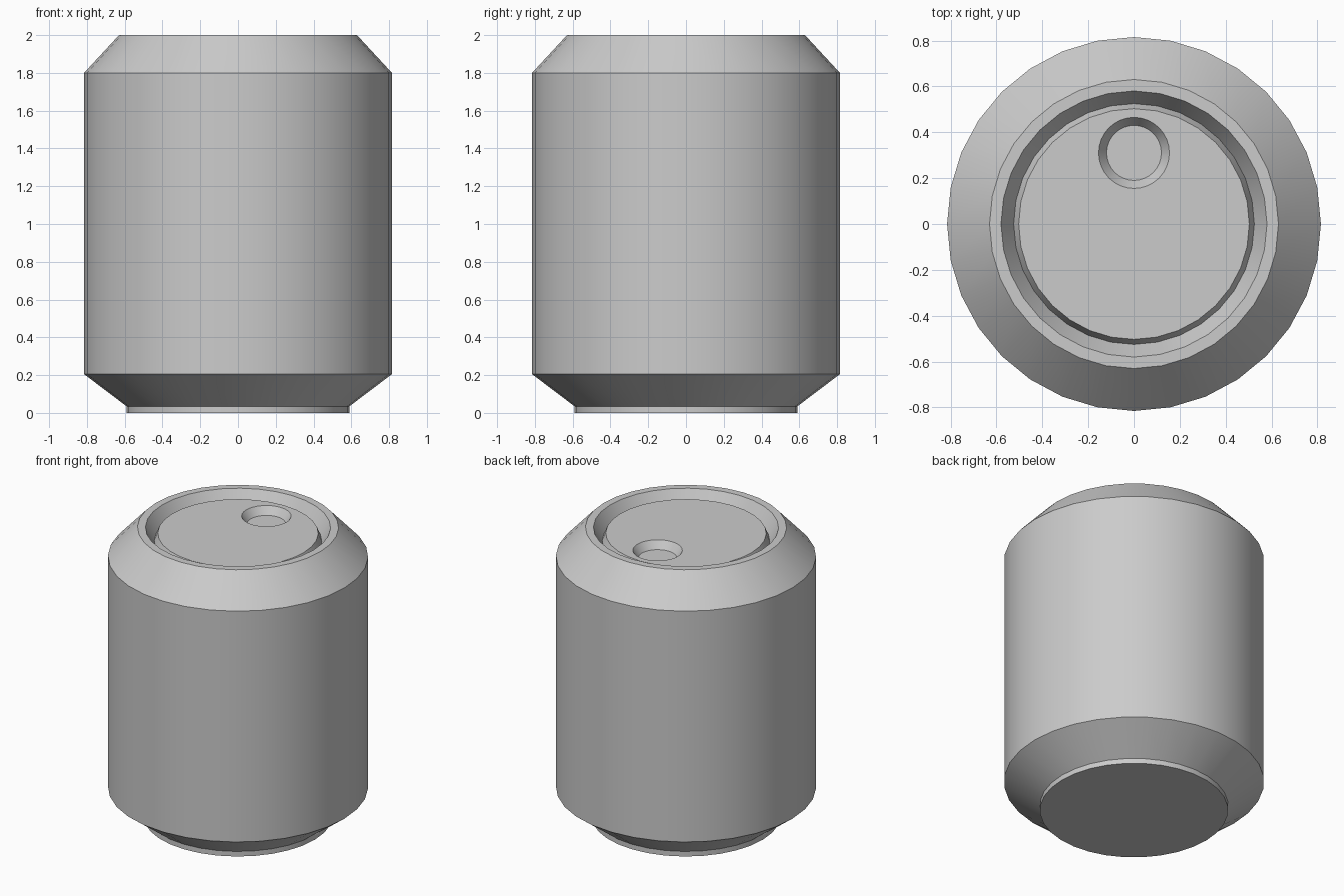
import bpy
import bmesh
from math import sin, cos, tau, radians

cube = bpy.data.objects.get("Cube")
if cube:
    bpy.data.objects.remove(cube, do_unlink=True)

SIDES = 32

metal = bpy.data.materials.new("grey metal")
metal.use_nodes = True
grey = (0.6, 0.6, 0.6, 1)
metal.diffuse_color = grey
metal.node_tree.nodes["Principled BSDF"].inputs["Base Color"].default_value = grey


def ring(bm, radius, z, y=0):
    return [bm.verts.new((radius * sin(tau * i / SIDES), y + radius * cos(tau * i / SIDES), z))
            for i in range(SIDES)]


def skin(name, sections):
    """Join round sections (radius, z, y offset) in order and close both ends."""
    bm = bmesh.new()
    rings = [ring(bm, *s) for s in sections]
    for a, b in zip(rings, rings[1:]):
        for i in range(SIDES):
            j = (i + 1) % SIDES
            bm.faces.new((a[i], a[j], b[j], b[i]))
    bm.faces.new(rings[0])
    bm.faces.new(rings[-1])
    bmesh.ops.recalc_face_normals(bm, faces=bm.faces)
    mesh = bpy.data.meshes.new(name)
    bm.to_mesh(mesh)
    bm.free()
    mesh.materials.append(metal)
    obj = bpy.data.objects.new(name, mesh)
    bpy.context.collection.objects.link(obj)
    return obj


can = skin("drink_can", [
    # foot and lower taper
    (0.59, 0), (0.59, 0.035), (0.815, 0.205),
    # wall, shoulder and rim
    (0.815, 1.8), (0.63, 2), (0.58, 2),
    # groove and raised lid
    (0.525, 1.905), (0.503, 1.96),
    # drinking hole, set towards the back
    (0.155, 1.96, 0.31), (0.12, 1.908, 0.31),
])

bpy.ops.object.select_all(action='DESELECT')
can.select_set(True)
bpy.context.view_layer.objects.active = can
bpy.ops.object.shade_smooth_by_angle(angle=radians(30))
